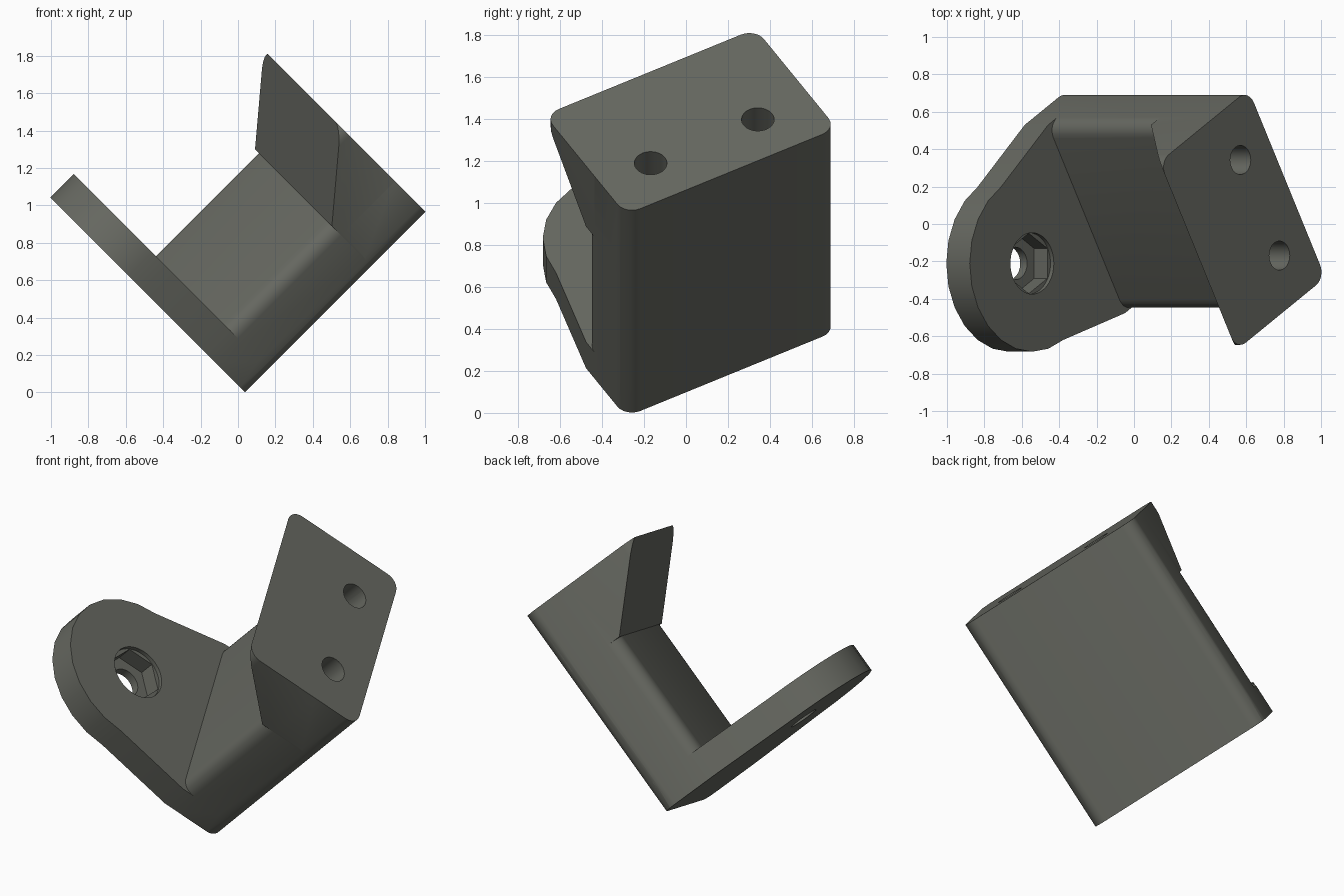
import bpy, bmesh, math
from mathutils import Matrix, Vector

if "Cube" in bpy.data.objects:
    bpy.data.objects.remove(bpy.data.objects["Cube"])

# Part axes: U along the bracket, P across it, Q away from the web
S = math.sqrt(0.5)
U, W, Y = Vector((S, 0, S)), Vector((-S, 0, S)), Vector((0, 1, 0))
P = W * 0.5 + Y * math.sqrt(0.75)
Q = W * math.sqrt(0.75) - Y * 0.5
FRAME = Matrix((U, P, Q)).transposed().to_4x4()

U0, U1 = 0.028, 1.392            # outer ends
U_IN0, U_IN1 = 0.205, 0.983      # inner faces of lug and flange
P0, P1, PC = -0.276, 0.886, 0.305
Q0, Q_WEB, Q_TOP = 0.096, 0.475, 0.872
R = 0.08

grey = bpy.data.materials.new("dark warm grey")
grey.diffuse_color = (0.135, 0.14, 0.12, 1)
grey.use_nodes = True
grey.node_tree.nodes["Principled BSDF"].inputs["Base Color"].default_value = grey.diffuse_color


def arc(cp, cq, r, start, end, n):
    """Points on an arc in the P-Q plane, angles in degrees."""
    angs = [math.radians(start + (end - start) * i / n) for i in range(n + 1)]
    return [(cp + r * math.cos(a), cq + r * math.sin(a)) for a in angs]


def rounded_rect(q0, q1):
    pts = []
    for i, (p, q) in enumerate(((P1 - R, q1 - R), (P0 + R, q1 - R),
                                (P0 + R, q0 + R), (P1 - R, q0 + R))):
        pts += arc(p, q, R, i * 90, i * 90 + 90, 6)
    return pts


def prism(name, pts, u0, u1, cut=None):
    """Extrude a P-Q outline along U; optionally slice away one side of a plane."""
    bm = bmesh.new()
    face = bm.faces.new([bm.verts.new((u0, p, q)) for p, q in pts])
    ext = bmesh.ops.extrude_face_region(bm, geom=[face])
    verts = [v for v in ext["geom"] if isinstance(v, bmesh.types.BMVert)]
    bmesh.ops.translate(bm, verts=verts, vec=(u1 - u0, 0, 0))
    if cut:
        res = bmesh.ops.bisect_plane(bm, geom=bm.verts[:] + bm.edges[:] + bm.faces[:],
                                     dist=1e-5, plane_co=cut[0], plane_no=cut[1],
                                     clear_outer=True)
        edges = [g for g in res["geom_cut"] if isinstance(g, bmesh.types.BMEdge)]
        bmesh.ops.holes_fill(bm, edges=[e for e in edges if e.is_boundary])
        bmesh.ops.remove_doubles(bm, verts=bm.verts[:], dist=1e-5)
    bmesh.ops.recalc_face_normals(bm, faces=bm.faces[:])
    bm.transform(FRAME)
    me = bpy.data.meshes.new(name)
    bm.to_mesh(me)
    bm.free()
    me.materials.append(grey)
    ob = bpy.data.objects.new(name, me)
    bpy.context.collection.objects.link(ob)
    return ob


def combine(target, other, op):
    bpy.context.view_layer.objects.active = target
    mod = target.modifiers.new(op, 'BOOLEAN')
    mod.operation, mod.object, mod.solver = op, other, 'EXACT'
    bpy.ops.object.modifier_apply(modifier=mod.name)
    bpy.data.objects.remove(other)


# Web: rounded bar running the full length
bracket = prism("bracket", rounded_rect(Q0, Q_WEB), U0, U1)

# Mounting flange: rounded plate tapering to a sharp tip
du, dq = U1 - U_IN1, Q_TOP - Q_WEB
flange = prism("mounting_flange", rounded_rect(Q0, Q_TOP), U_IN1, U1,
               (Vector((U_IN1, 0, Q_WEB)), Vector((-dq, 0, du))))
combine(bracket, flange, 'UNION')

# Pivot lug: square base tapering to a round end
LUG_Q, LUG_R = 0.95, 0.472
outline = (arc(P0 + R, Q0 + R, R, 180, 270, 6) + arc(P1 - R, Q0 + R, R, 270, 360, 6)
           + [(P1, Q_WEB)] + arc(PC, LUG_Q, LUG_R, 0, 180, 12) + [(P0, Q_WEB)])
combine(bracket, prism("pivot_lug", outline, U0, U_IN0), 'UNION')

# Pivot hole: round lip, hexagonal nut pocket and through bore
for pts, u0, u1 in ((arc(PC, LUG_Q, 0.164, 0, 352.5, 47), U_IN0 - 0.025, U_IN0 + 0.1),
                    (arc(PC, LUG_Q, 0.161, 30, 330, 5), 0.08, U_IN0 + 0.05),
                    (arc(PC, LUG_Q, 0.087, 0, 345, 23), U0 - 0.1, 0.15)):
    combine(bracket, prism("cutter", pts, u0, u1), 'DIFFERENCE')

# Two blind screw holes in the mounting face
for p in (0.0, 0.59):
    combine(bracket, prism("cutter", arc(p, 0.337, 0.078, 0, 345, 23), U1 - 0.6, U1 + 0.1),
            'DIFFERENCE')

bpy.ops.object.select_all(action='DESELECT')
bracket.select_set(True)
bpy.context.view_layer.objects.active = bracket
bpy.ops.object.shade_smooth_by_angle(angle=math.radians(30))
